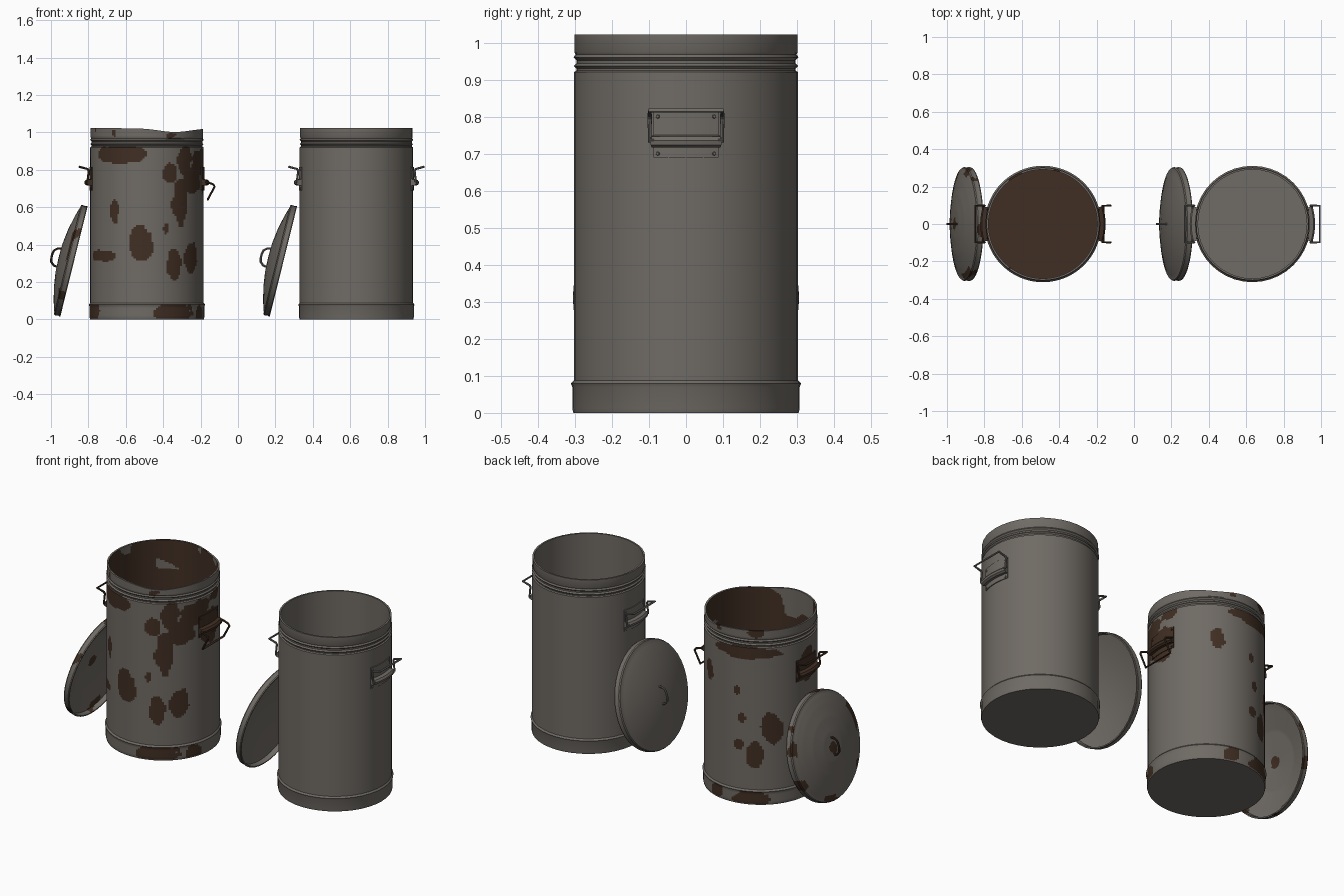
import bpy
import bmesh
import math
from mathutils import Matrix, Vector, noise

if "Cube" in bpy.data.objects:
    bpy.data.objects.remove(bpy.data.objects["Cube"])


def material(name, rgb):
    mat = bpy.data.materials.new(name)
    mat.use_nodes = True
    mat.diffuse_color = (*rgb, 1)
    mat.node_tree.nodes["Principled BSDF"].inputs["Base Color"].default_value = (*rgb, 1)
    return mat


GREY = material("galvanised_grey", (0.16, 0.145, 0.128))
RUST = material("dark_rust", (0.052, 0.028, 0.017))


def add_object(name, mesh, mats, matrix):
    obj = bpy.data.objects.new(name, mesh)
    bpy.context.scene.collection.objects.link(obj)
    if not mesh.materials:
        for mat in mats:
            mesh.materials.append(mat)
    obj.matrix_world = matrix
    bpy.ops.object.select_all(action="DESELECT")
    obj.select_set(True)
    bpy.context.view_layer.objects.active = obj
    bpy.ops.object.shade_smooth_by_angle(angle=math.radians(35))
    return obj


def refine(profile, step):
    """Split long profile spans so patches get a clean outline."""
    points = []
    for a, b in zip(profile, profile[1:]):
        a, b = Vector(a), Vector(b)
        count = max(1, math.ceil((b - a).length / step))
        points += [a.lerp(b, i / count) for i in range(count)]
    return points + [Vector(profile[-1])]


def revolve(name, profile, segments, matrix, rule=None, shape=None):
    """Turn an (r, z) profile about z; rule marks the rusty faces."""
    bm = bmesh.new()
    rings = []
    for i in range(segments):
        a = math.tau * i / segments
        rings.append([bm.verts.new((r * math.cos(a), r * math.sin(a), z)) for r, z in profile])
    for i, ring in enumerate(rings):
        nxt = rings[(i + 1) % segments]
        for j in range(len(profile) - 1):
            bm.faces.new((ring[j], nxt[j], nxt[j + 1], ring[j + 1]))
    bmesh.ops.remove_doubles(bm, verts=bm.verts, dist=0.00001)
    bmesh.ops.recalc_face_normals(bm, faces=bm.faces)
    if rule:
        for face in bm.faces:
            face.material_index = int(rule(face.calc_center_median()))
    if shape:
        for v in bm.verts:
            shape(v.co)
    mesh = bpy.data.meshes.new(name)
    bm.to_mesh(mesh)
    bm.free()
    return add_object(name, mesh, (GREY, RUST), matrix)


def rod(name, points, radius, mat, matrix):
    curve = bpy.data.curves.new(name + "_path", "CURVE")
    curve.dimensions = "3D"
    curve.bevel_depth = radius
    curve.bevel_resolution = 2
    curve.use_fill_caps = True
    spline = curve.splines.new("POLY")
    spline.points.add(len(points) - 1)
    for p, co in zip(spline.points, points):
        p.co = (*co, 1)
    temp = bpy.data.objects.new(name + "_temp", curve)
    mesh = bpy.data.meshes.new_from_object(temp)
    bpy.data.objects.remove(temp)
    mesh.materials.clear()
    return add_object(name, mesh, (mat,), matrix)


def bracket(name, mat, matrix):
    """Curved plate with a rolled sleeve and four rivets."""
    section = [(0.298, 0.69), (0.307, 0.69), (0.307, 0.717), (0.322, 0.716), (0.333, 0.723),
               (0.335, 0.735), (0.327, 0.746), (0.307, 0.75), (0.307, 0.815), (0.298, 0.815)]
    bm = bmesh.new()
    steps, half = 8, 0.29
    rows = []
    for i in range(steps + 1):
        a = half * (2 * i / steps - 1)
        rows.append([bm.verts.new((r * math.cos(a), r * math.sin(a), z)) for r, z in section])
    for a, b in zip(rows, rows[1:]):
        for j in range(len(section)):
            k = (j + 1) % len(section)
            bm.faces.new((a[j], b[j], b[k], a[k]))
    bm.faces.new(rows[0])
    bm.faces.new(rows[-1])
    for angle in (-0.25, 0.25):
        for z in (0.7, 0.8):
            place = (Matrix.Rotation(angle, 4, "Z") @ Matrix.Translation((0.308, 0, z))
                     @ Matrix.Rotation(math.pi / 2, 4, "Y"))
            bmesh.ops.create_cone(bm, cap_ends=True, segments=8, radius1=0.006,
                                  radius2=0.004, depth=0.007, matrix=place)
    bmesh.ops.recalc_face_normals(bm, faces=bm.faces)
    mesh = bpy.data.meshes.new(name)
    bm.to_mesh(mesh)
    bm.free()
    return add_object(name, mesh, (mat,), matrix)


# Patches on the worn bin: angle, height, half angle, half height
PATCHES = [
    (-120, .88, 30, .05), (-95, .41, 12, .1), (-143, .34, 20, .03), (-125, .57, 5, .06),
    (-70, .49, 3, .03), (-61, .3, 8, .09), (-38, .32, 10, .09), (-66, .78, 8, .05),
    (-48, .85, 9, .08), (-54, .62, 9, .12), (-35, .74, 15, .07), (-20, .84, 18, .08),
    (0, .74, 15, .1), (136, .45, 11, .09), (119, .29, 9, .08), (102, .35, 5, .03),
    (100, .66, 4, .03), (61, .72, 7, .06), (110, .89, 32, .04), (180, .78, 14, .1),
    (105, .5, 4, .03), (12, .9, 10, .03), (-62, .03, 23, .06), (-160, .04, 14, .05),
    (-22, .03, 9, .05), (115, .03, 17, .05), (75, .05, 8, .05),
]


def bin_rust(p):
    if p.z < 0.005:
        return False
    if p.xy.length < 0.294:
        return p.z < 0.85 or noise.noise(p * 6) < 0.2
    if p.z > 0.925:
        return noise.noise(p * 9) > 0.5
    angle = math.degrees(math.atan2(p.y, p.x))
    wobble = 0.7 * noise.noise(p * 14) + 0.25 * noise.noise(p * 35)
    for a, z, wide, tall in PATCHES:
        if (p.z < 0.08) != (z < 0.08):
            continue
        da = (angle - a + 180) % 360 - 180
        if (da / wide) ** 2 + ((p.z - z) / tall) ** 2 + wobble < 1:
            return True
    return False


def lid_rust(p):
    r = p.xy.length
    n = noise.noise(p * 11)
    if r > 0.27:
        return n > 0.28
    return p.z > 0.07 and r < 0.035 + 0.03 * n


def dent_rim(co):
    lift = min(1, max(0, (co.z - 0.96) / 0.06))
    co.z -= 0.02 * lift * math.exp(-((co.x - 0.15) / 0.12) ** 2)


BIN = [(0, 0), (0.304, 0), (0.307, 0.012), (0.307, 0.07), (0.311, 0.079), (0.303, 0.088),
       (0.303, 0.92), (0.296, 0.924), (0.296, 0.93), (0.303, 0.937), (0.296, 0.944),
       (0.296, 0.952), (0.304, 0.96), (0.298, 0.968), (0.301, 0.974), (0.301, 1.022),
       (0.291, 1.022), (0.291, 0.03), (0, 0.03)]
LID = [(0, 0.085), (0.08, 0.082), (0.16, 0.071), (0.23, 0.055), (0.275, 0.042), (0.288, 0.037),
       (0.3, 0.036), (0.304, 0.03), (0.302, 0.012), (0.305, 0.005), (0.303, 0), (0.296, 0),
       (0.295, 0.028), (0.275, 0.034), (0.16, 0.063), (0, 0.077)]

# Bail paths as (distance out, height), from pivot to grip
RAISED = [(0.318, 0.735), (0.311, 0.795), (0.317, 0.804), (0.361, 0.816)]
DROPPED = [(0.318, 0.735), (0.355, 0.722), (0.362, 0.71), (0.325, 0.64)]

for label, x, worn in (("clean", 0.633, False), ("worn", -0.487, True)):
    base = Matrix.Translation((x, 0, 0))
    metal = RUST if worn else GREY
    segments = 160 if worn else 40
    step = 0.01 if worn else 2

    # Bin body
    revolve(label + "_bin_body", refine(BIN, step), segments, base,
            bin_rust if worn else None, dent_rim if worn else None)

    # Side handles
    for side, turn in (("left", 0), ("right", math.pi)):
        place = base @ Matrix.Rotation(turn, 4, "Z")
        bracket(f"{label}_{side}_bracket", metal, place)
        path = DROPPED if worn and side == "left" else RAISED
        arm = [(r, 0.098, z) for r, z in path]
        bail = arm + [(r, -y, z) for r, y, z in reversed(arm)]
        bail = [(path[0][0], 0.08, path[0][1])] + bail + [(path[0][0], -0.08, path[0][1])]
        rod(f"{label}_{side}_handle", bail, 0.006, metal, place)

    # Leaning lid with hoop grip
    lean = (Matrix.Translation((x - 0.39, 0, 0.31))
            @ Matrix.Rotation(math.radians(13.9) - math.pi / 2, 4, "Y"))
    revolve(label + "_lid", refine(LID, step), segments, lean, lid_rust if worn else None)
    hoop = [(0.05, 0, 0.078), (0.047, 0, 0.1), (0.032, 0, 0.117), (0.01, 0, 0.122),
            (-0.01, 0, 0.122), (-0.032, 0, 0.117), (-0.047, 0, 0.1), (-0.05, 0, 0.078)]
    rod(label + "_lid_grip", hoop, 0.006, metal, lean)
